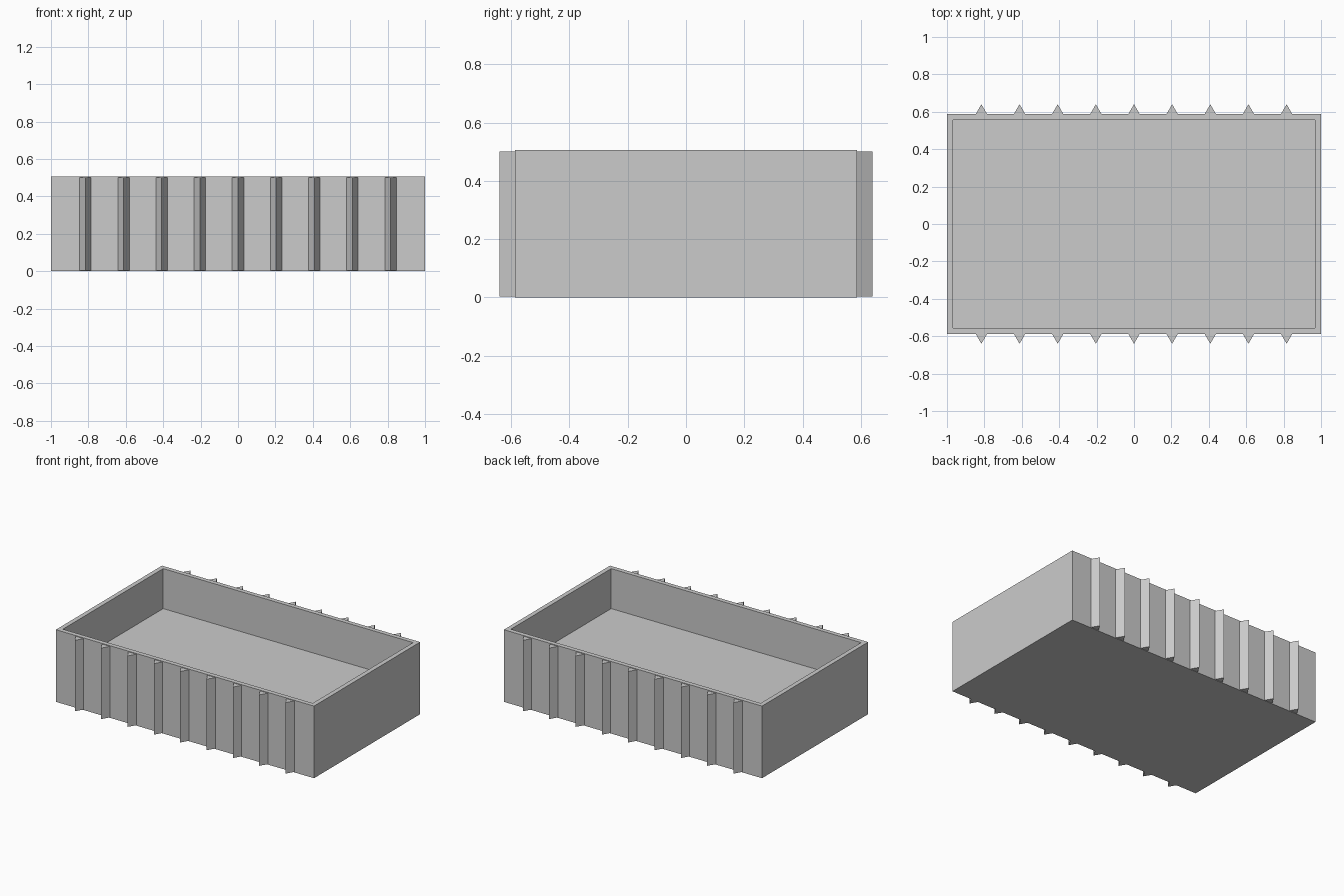
import bpy
import bmesh

cube = bpy.data.objects.get("Cube")
if cube:
    bpy.data.objects.remove(cube, do_unlink=True)

HALF_X, HALF_Y, HEIGHT = 1.0, 0.587, 0.505
WALL, FLOOR = 0.045, 0.225

grey = bpy.data.materials.new("plain grey")
grey.use_nodes = True
colour = (0.6, 0.6, 0.6, 1)
grey.diffuse_color = colour
grey.node_tree.nodes["Principled BSDF"].inputs["Base Color"].default_value = colour


def add_object(name, bm):
    bmesh.ops.recalc_face_normals(bm, faces=bm.faces)
    mesh = bpy.data.meshes.new(name)
    bm.to_mesh(mesh)
    bm.free()
    mesh.materials.append(grey)
    obj = bpy.data.objects.new(name, mesh)
    bpy.context.collection.objects.link(obj)
    return obj


# Open tray: a box whose top is inset for the rim and pushed down to the floor
bm = bmesh.new()
bmesh.ops.create_cube(bm, size=1)
for v in bm.verts:
    v.co.x *= 2 * HALF_X
    v.co.y *= 2 * HALF_Y
    v.co.z = (v.co.z + 0.5) * HEIGHT
top = max(bm.faces, key=lambda f: f.calc_center_median().z)
bmesh.ops.inset_region(bm, faces=[top], thickness=WALL)
well = bmesh.ops.extrude_face_region(bm, geom=[top])
bmesh.ops.translate(bm, vec=(0, 0, FLOOR - HEIGHT),
                    verts=[g for g in well["geom"] if isinstance(g, bmesh.types.BMVert)])
if top.is_valid:
    bmesh.ops.delete(bm, geom=[top], context="FACES_ONLY")
add_object("tray", bm)


# Triangular ribs standing along the two long sides
def add_rib(name, x, side):
    bm = bmesh.new()
    outline = [(x - 0.032, HALF_Y - 0.002), (x + 0.032, HALF_Y - 0.002), (x, 0.64)]
    base = bm.faces.new([bm.verts.new((px, side * py, 0.003)) for px, py in outline])
    prism = bmesh.ops.extrude_face_region(bm, geom=[base])
    bmesh.ops.translate(bm, vec=(0, 0, 0.497),
                        verts=[g for g in prism["geom"] if isinstance(g, bmesh.types.BMVert)])
    add_object(name, bm)


for side, label in ((-1, "front"), (1, "back")):
    for i in range(9):
        add_rib(f"{label}_rib_{i + 1}", (i - 4) * 0.204, side)
